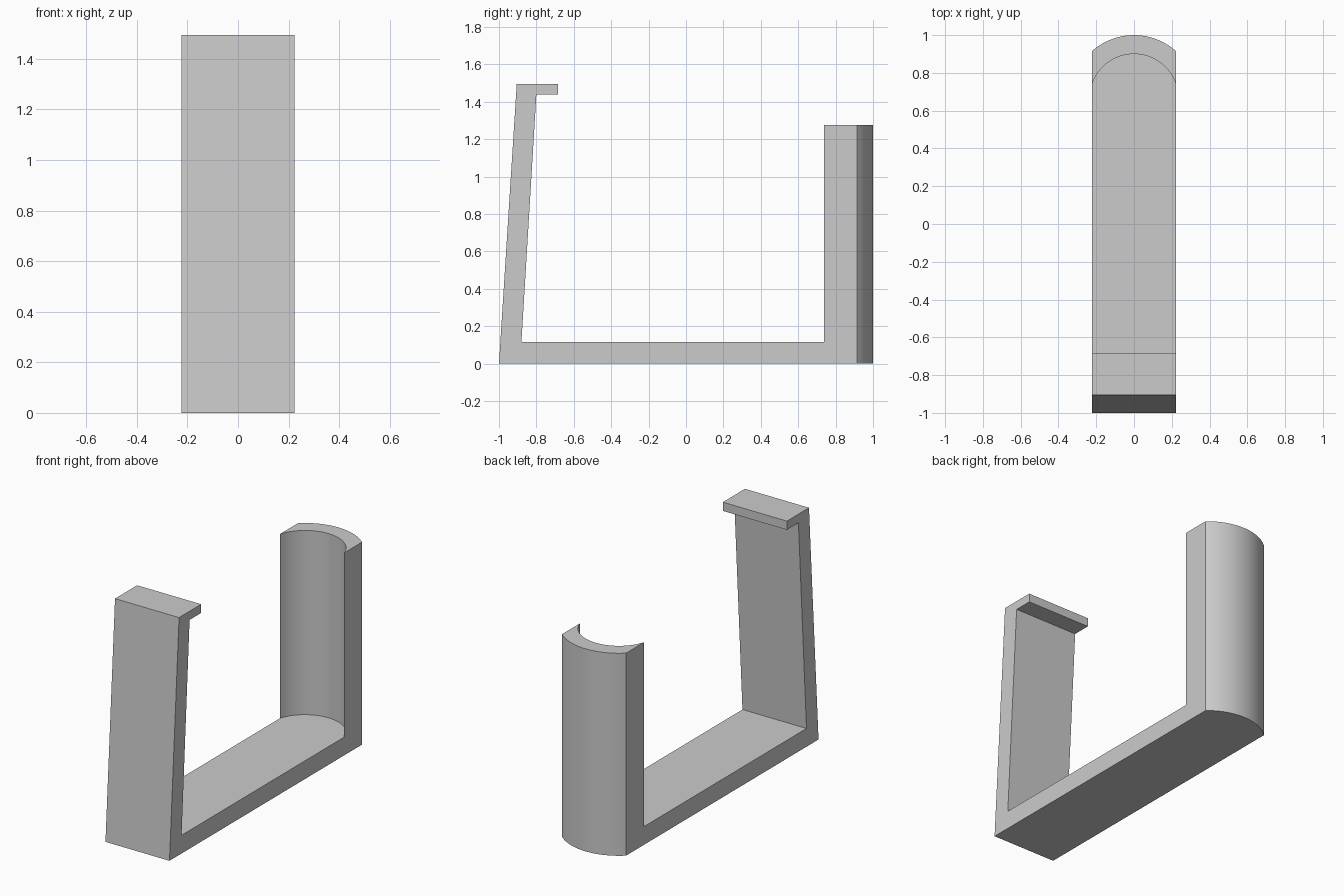
import bpy, bmesh
from math import asin, sin, sqrt

cube = bpy.data.objects.get("Cube")
if cube:
    bpy.data.objects.remove(cube, do_unlink=True)

HALF_WIDTH = 0.223
ARC_CENTRE, R_OUT, R_IN = 0.666, 0.334, 0.234
BASE_TOP, CRADLE_TOP = 0.115, 1.275
LIP_BOTTOM, LIP_TOP = 1.44, 1.495
SEGMENTS = 32


def section(x):
    """Side profile (y, z) at a given x; the cradle walls follow two arcs."""
    outer = ARC_CENTRE + sqrt(R_OUT ** 2 - x * x)
    inner = ARC_CENTRE + sqrt(R_IN ** 2 - x * x)
    return [
        (-1, 0), (outer, 0),                                     # underside
        (outer, CRADLE_TOP), (inner, CRADLE_TOP),                # curved cradle
        (inner, BASE_TOP), (-0.88, BASE_TOP),                    # base top
        (-0.8, LIP_BOTTOM), (-0.685, LIP_BOTTOM),                # leaning arm, lip
        (-0.685, LIP_TOP), (-0.905, LIP_TOP),
    ]


# Loft the profile across the width
bm = bmesh.new()
limit = asin(HALF_WIDTH / R_IN)
rings = []
for i in range(SEGMENTS + 1):
    x = R_IN * sin(limit * (2 * i / SEGMENTS - 1))
    rings.append([bm.verts.new((x, y, z)) for y, z in section(x)])
count = len(rings[0])
for a, b in zip(rings, rings[1:]):
    for j in range(count):
        k = (j + 1) % count
        bm.faces.new((a[j], a[k], b[k], b[j]))

# Flat sides
bm.faces.new(rings[0])
bm.faces.new(rings[-1])
bmesh.ops.recalc_face_normals(bm, faces=bm.faces)

mesh = bpy.data.meshes.new("clip_bracket")
bm.to_mesh(mesh)
bm.free()
bracket = bpy.data.objects.new("clip_bracket", mesh)
bpy.context.collection.objects.link(bracket)

# Plain grey
grey = bpy.data.materials.new("light_grey")
grey.use_nodes = True
colour = (0.6, 0.6, 0.6, 1)
grey.diffuse_color = colour
grey.node_tree.nodes["Principled BSDF"].inputs["Base Color"].default_value = colour
mesh.materials.append(grey)

# Smooth curved walls, sharp edges
bpy.ops.object.select_all(action="DESELECT")
bracket.select_set(True)
bpy.context.view_layer.objects.active = bracket
bpy.ops.object.shade_smooth_by_angle(angle=0.52)
